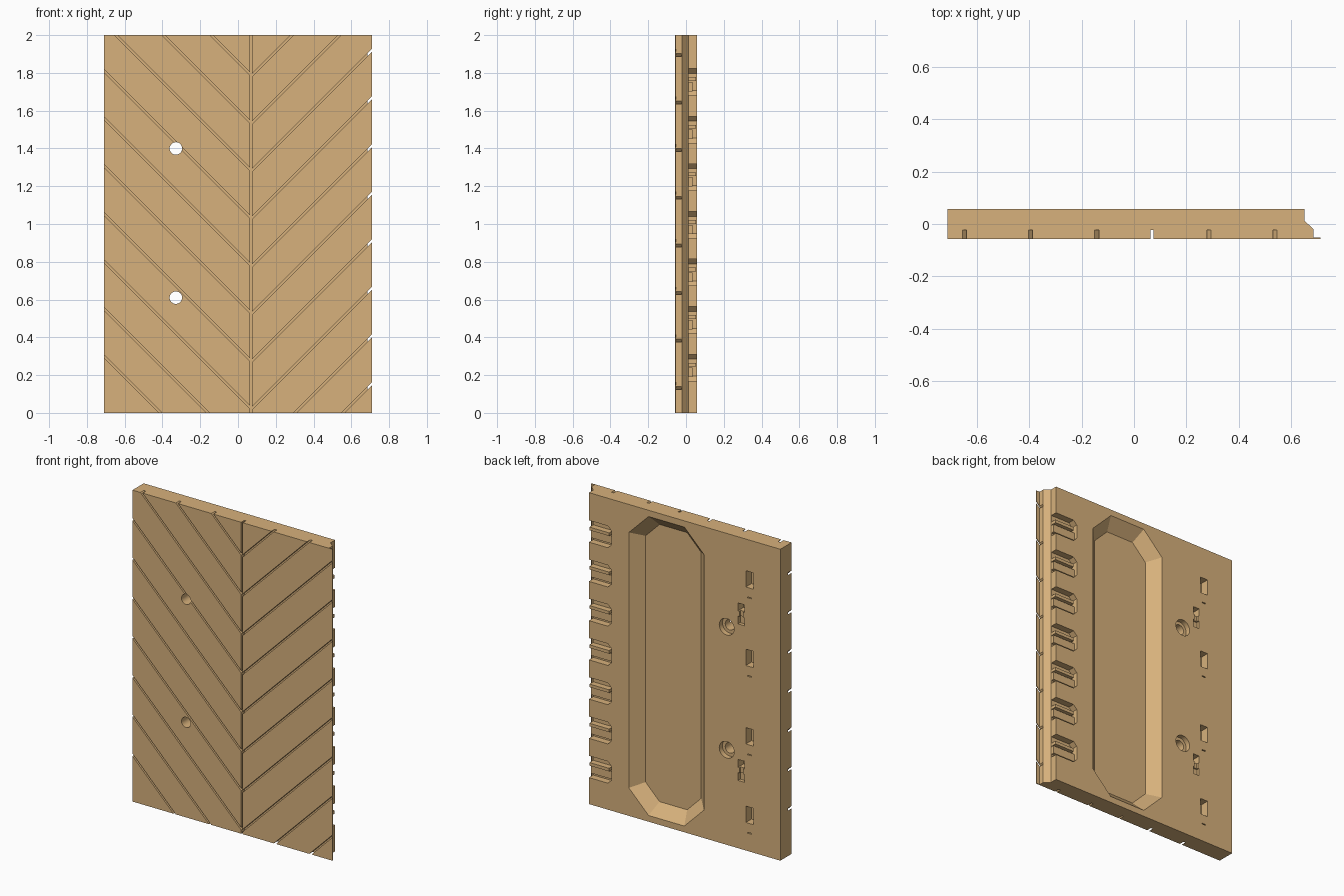
import bpy
import bmesh
from math import cos, sin, pi, sqrt

if "Cube" in bpy.data.objects:
    bpy.data.objects.remove(bpy.data.objects["Cube"], do_unlink=True)

TAN = (0.68, 0.44, 0.20, 1.0)
wood = bpy.data.materials.new("tan wood")
wood.use_nodes = True
wood.diffuse_color = TAN
wood.node_tree.nodes["Principled BSDF"].inputs["Base Color"].default_value = TAN
wood.node_tree.nodes["Principled BSDF"].inputs["Roughness"].default_value = 0.8

FRONT, BACK = -0.057, 0.057
EDGE = 0.65          # right-hand end of the back face
STEP = 0.252         # spacing of grooves and latch slots


def loft(bm, loops):
    """Closed solid through matching loops of points."""
    rings = [[bm.verts.new(p) for p in loop] for loop in loops]
    n = len(rings[0])
    faces = [bm.faces.new(rings[0]), bm.faces.new(rings[-1])]
    for a, b in zip(rings, rings[1:]):
        for i in range(n):
            j = (i + 1) % n
            faces.append(bm.faces.new((a[i], a[j], b[j], b[i])))
    bmesh.ops.recalc_face_normals(bm, faces=faces)


def prism(bm, outline, y0, y1):
    loft(bm, [[(x, y, z) for x, z in outline] for y in (y0, y1)])


def rect(x0, x1, z0, z1):
    return [(x0, z0), (x1, z0), (x1, z1), (x0, z1)]


def octagon(x0, x1, z0, z1, c):
    return [(x0 + c, z0), (x1 - c, z0), (x1, z0 + c), (x1, z1 - c),
            (x1 - c, z1), (x0 + c, z1), (x0, z1 - c), (x0, z0 + c)]


def make(name, bm):
    mesh = bpy.data.meshes.new(name)
    bm.to_mesh(mesh)
    bm.free()
    obj = bpy.data.objects.new(name, mesh)
    bpy.context.collection.objects.link(obj)
    mesh.materials.append(wood)
    return obj


def cut(target, bm, name):
    cutter = make(name, bm)
    cutter.hide_render = True
    mod = target.modifiers.new(name, 'BOOLEAN')
    mod.operation = 'DIFFERENCE'
    mod.solver = 'EXACT'
    mod.use_self = True
    mod.object = cutter
    bpy.context.view_layer.objects.active = target
    bpy.ops.object.modifier_apply(modifier=name)
    bpy.data.objects.remove(cutter, do_unlink=True)


# Panel with a thin front lip and a chamfered right edge
section = [(-0.71, FRONT), (0.71, FRONT), (0.71, -0.052), (0.685, -0.052),
           (0.685, -0.02), (EDGE, 0.012), (EDGE, BACK), (-0.71, BACK)]
bm = bmesh.new()
loft(bm, [[(x, y, z) for x, y in section] for z in (0, 2)])
panel = make("panel", bm)

# Chevron grooves on the front, meeting at a vertical groove
SPINE, HALF, DEEP = 0.068, 0.0055, -0.023
bm = bmesh.new()
prism(bm, rect(SPINE - HALF, SPINE + HALF, -0.1, 2.1), -0.1, DEEP)
for side, start in ((-1, 0.094 - SPINE), (1, -0.05 + SPINE)):
    for k in range(-2, 8):
        z, w = start + k * STEP, HALF * sqrt(2)
        reach = 0.9
        xe = SPINE + side * reach
        prism(bm, [(SPINE, z - w), (xe, z + reach - w),
                   (xe, z + reach + w), (SPINE, z + w)], -0.1, DEEP)
cut(panel, bm, "groove_cutter")

# Large octagonal recess with sloping walls
bm = bmesh.new()
loops = []
for y, inset in ((BACK + 0.01, -0.01), (BACK - 0.07, 0.07)):
    shape = octagon(-0.168 + inset, 0.366 - inset, 0.04 + inset, 1.96 - inset,
                    0.14 - inset * (2 - sqrt(2)))
    loops.append([(x, y, z) for x, z in shape])
loft(bm, loops)
cut(panel, bm, "recess_cutter")

# Stepped through holes, pockets and slits
bm = bmesh.new()
for z in (0.61, 1.40):
    loops = []
    for y, r in ((0.1, 0.053), (0.025, 0.053), (0.025, 0.033), (-0.1, 0.033)):
        loops.append([(-0.329 + r * cos(i * pi / 16), y, z + r * sin(i * pi / 16))
                      for i in range(32)])
    loft(bm, loops)
for i in range(4):
    z = 0.18 + i * 0.504
    prism(bm, rect(-0.52, -0.465, z, z + 0.105), 0.0, 0.1)
    prism(bm, rect(-0.506, -0.478, z - 0.066, z - 0.06), 0.03, 0.1)
for z in (0.435, 1.44):
    prism(bm, rect(-0.456, -0.41, z, z + 0.05), 0.035, 0.1)
    prism(bm, rect(-0.446, -0.42, z + 0.05, z + 0.085), 0.045, 0.1)
    prism(bm, rect(-0.456, -0.41, z + 0.085, z + 0.135), 0.0, 0.1)
cut(panel, bm, "pocket_cutter")

# Latch slots open to the right edge
slots, bars = bmesh.new(), bmesh.new()
for i in range(7):
    z = 0.17 + i * STEP
    prism(slots, octagon(0.49, 0.80, z, z + 0.14, 0.025), 0.014, 0.1)
    prism(bars, rect(0.51, EDGE, z + 0.075, z + 0.095), 0.012, 0.052)
    prism(bars, rect(0.48, EDGE, z + 0.02, z + 0.07), 0.012, 0.035)
cut(panel, slots, "slot_cutter")
latch_bars = make("latch_bars", bars)

bpy.ops.object.select_all(action='DESELECT')
panel.select_set(True)
bpy.context.view_layer.objects.active = panel
bpy.ops.object.shade_smooth_by_angle(angle=pi / 9)
